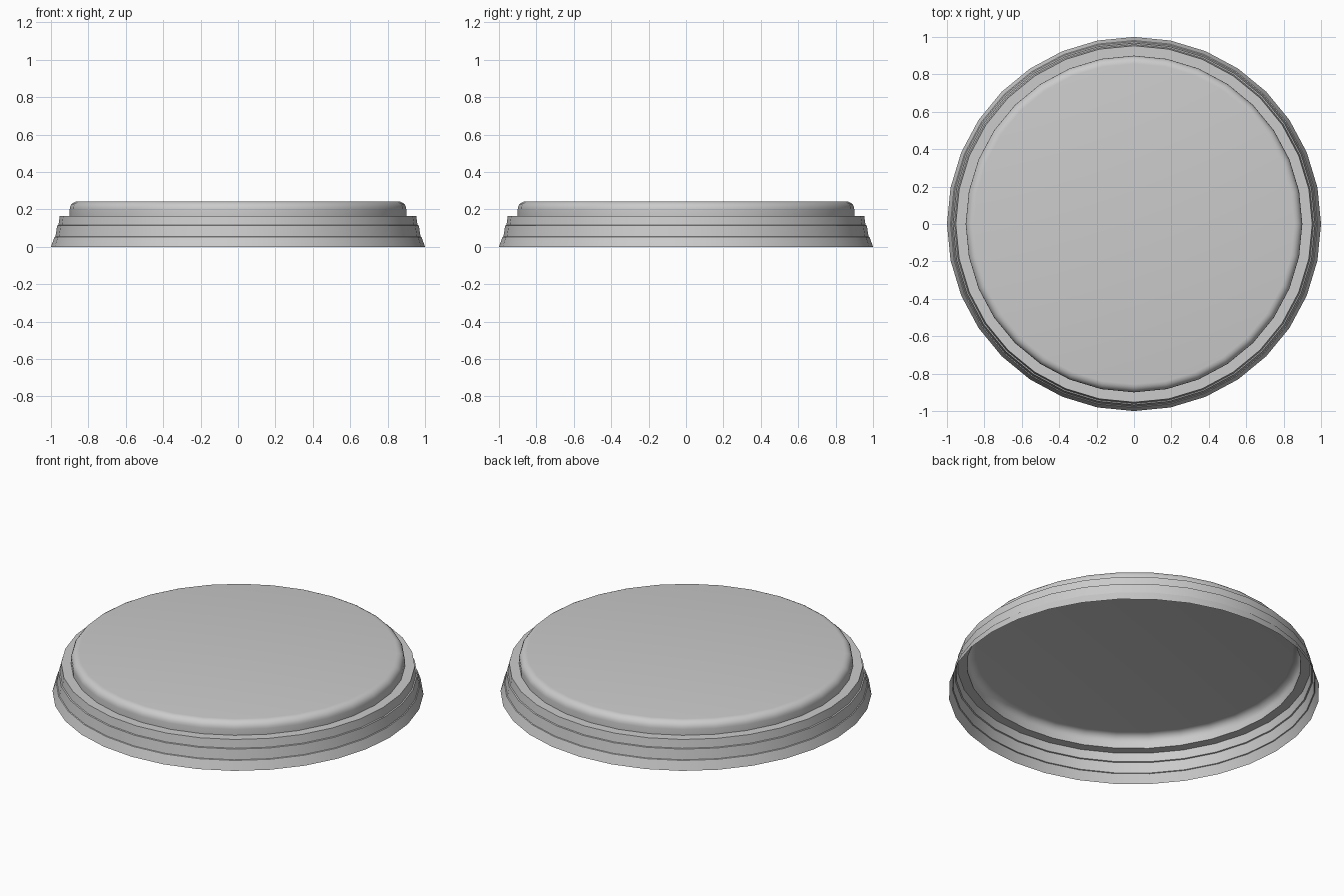
import bpy, bmesh
from math import sin, cos, pi, radians

if "Cube" in bpy.data.objects:
    bpy.data.objects.remove(bpy.data.objects["Cube"])

SIDES = 32


def lathe(name, profile):
    """Revolve (radius, z) points around z and cap the top."""
    bm = bmesh.new()
    rings = [[bm.verts.new((r * cos(2 * pi * i / SIDES), r * sin(2 * pi * i / SIDES), z))
              for i in range(SIDES)] for r, z in profile]
    for low, high in zip(rings, rings[1:]):
        for i in range(SIDES):
            j = (i + 1) % SIDES
            bm.faces.new((low[i], low[j], high[j], high[i]))
    bm.faces.new(rings[-1])
    mesh = bpy.data.meshes.new(name)
    bm.to_mesh(mesh)
    bm.free()
    obj = bpy.data.objects.new(name, mesh)
    bpy.context.collection.objects.link(obj)
    bpy.context.view_layer.objects.active = obj
    obj.select_set(True)
    bpy.ops.object.shade_smooth_by_angle(angle=radians(30))
    return obj


# flared skirt, narrow collar and ledge, open underneath
profile = [(1.0, 0), (0.981, 0.053), (0.976, 0.055), (0.967, 0.114),
           (0.96, 0.116), (0.953, 0.165), (0.9, 0.165), (0.9, 0.2)]

# rounded shoulder up to the flat top
for k in range(1, 6):
    a = k * pi / 10
    profile.append((0.857 + 0.043 * cos(a), 0.2 + 0.043 * sin(a)))

lathe("round_stepped_base", profile)
